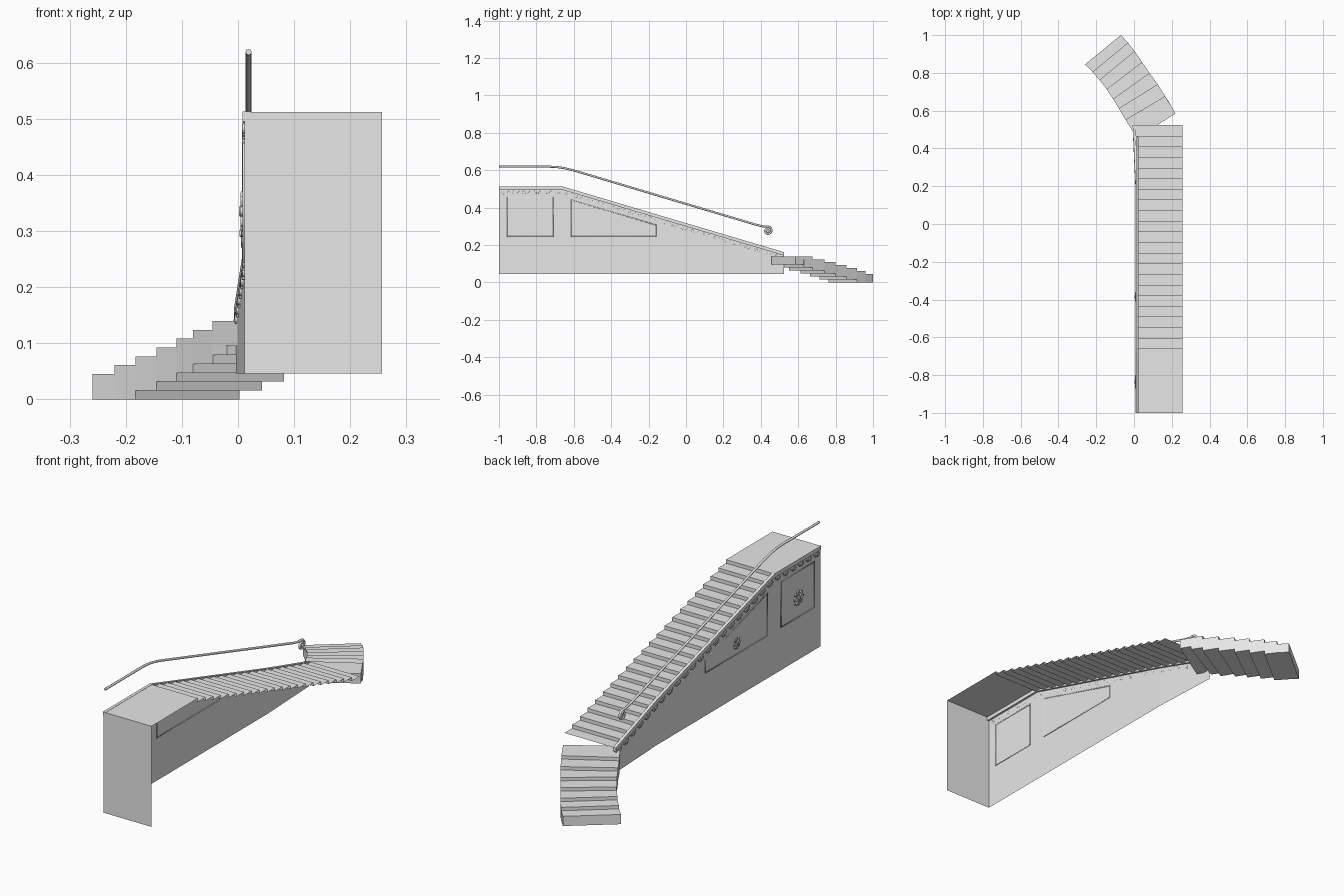
import bpy, bmesh, math

if "Cube" in bpy.data.objects:
    bpy.data.objects.remove(bpy.data.objects["Cube"])

grey = bpy.data.materials.new("plain grey")
grey.diffuse_color = (0.8, 0.8, 0.8, 1)
grey.use_nodes = True
grey.node_tree.nodes["Principled BSDF"].inputs["Base Color"].default_value = grey.diffuse_color

TOP, BASE, RIGHT = 0.512, 0.046, 0.257
Y0, Y1, YEND = -1.0, -0.66, 0.523       # front, landing edge, foot of flight
N = 21
RUN, RISE = (YEND - Y1) / N, 0.0167


def wall_x(y):
    """Wall runs straight, then flares outward at the foot."""
    return 0.012 if y < 0.2 else 0.012 - 0.015 * (y - 0.2) / 0.32


def nose(y):
    """Height of the line through the tread edges."""
    return TOP - max(0, y - Y1) * RISE / RUN


def add_mesh(name, verts, faces):
    me = bpy.data.meshes.new(name)
    me.from_pydata(verts, [], faces)
    me.materials.append(grey)
    ob = bpy.data.objects.new(name, me)
    bpy.context.collection.objects.link(ob)
    return ob


def fix_normals(ob):
    bm = bmesh.new()
    bm.from_mesh(ob.data)
    bmesh.ops.recalc_face_normals(bm, faces=bm.faces)
    bm.to_mesh(ob.data)
    bm.free()


def loft(name, rings, closed):
    """Join equal-length point rings into a surface; closed rings get end caps."""
    n = len(rings[0])
    verts = [p for r in rings for p in r]
    faces = []
    for i in range(len(rings) - 1):
        for k in range(n if closed else n - 1):
            a, b = i * n + k, i * n + (k + 1) % n
            faces.append((a, b, b + n, a + n))
    if closed:
        faces += [tuple(range(n))[::-1], tuple(range(len(verts) - n, len(verts)))]
    ob = add_mesh(name, verts, faces)
    if closed:
        fix_normals(ob)
    return ob


def tubes(name, paths, radius, sides=2, cyclic=False):
    """Round bars along several paths, converted to one mesh."""
    cu = bpy.data.curves.new(name, 'CURVE')
    cu.dimensions = '3D'
    cu.bevel_depth, cu.bevel_resolution, cu.use_fill_caps = radius, sides, True
    for pts in paths:
        sp = cu.splines.new('POLY')
        sp.points.add(len(pts) - 1)
        for p, co in zip(sp.points, pts):
            p.co = (*co, 1)
        sp.use_cyclic_u = cyclic
    tmp = bpy.data.objects.new(name + "_path", cu)
    bpy.context.collection.objects.link(tmp)
    bpy.context.view_layer.update()
    me = bpy.data.meshes.new_from_object(tmp.evaluated_get(bpy.context.evaluated_depsgraph_get()))
    bpy.data.objects.remove(tmp)
    me.materials.clear()
    me.materials.append(grey)
    ob = bpy.data.objects.new(name, me)
    bpy.context.collection.objects.link(ob)
    for p in me.polygons:
        p.use_smooth = True
    return ob


# Folded sheet of landing, risers and treads
profile = [(Y0, TOP), (Y1, TOP)]
for i in range(1, N + 1):
    z = TOP - i * RISE
    profile += [(Y1 + (i - 1) * RUN, z), (Y1 + i * RUN, z)]
loft("stair_flight", [[(wall_x(y), y, z), (RIGHT, y, z)] for y, z in profile], False)

# Front panel under the landing
add_mesh("front_panel", [(0.012, Y0, BASE), (RIGHT, Y0, BASE), (RIGHT, Y0, TOP), (0.012, Y0, TOP)],
         [(0, 1, 2, 3)])

# Side wall and the sloping trim along its top
stations = [Y0, Y1, 0.2, 0.3, 0.41, YEND]
loft("side_wall", [[(wall_x(y), y, BASE), (wall_x(y), y, nose(y) - 0.004)] for y in stations], False)
loft("stringer_trim", [[(wall_x(y) + dx, y, nose(y) + dz) for dx, dz in
                        ((-0.004, -0.017), (0.01, -0.017), (0.01, 0.001), (-0.004, 0.001))]
                       for y in stations], True)

# Scroll bracket below each tread and along the landing
scrolls = []
for k in range(-6, N):
    yc = Y1 + (k + 0.5) * RUN
    path = []
    for j in range(13):                  # large curl
        a = math.radians(-60 + j * 38)
        r = 0.003 + 0.0075 * (1 - j / 12)
        path.append((yc - 0.010 + r * math.cos(a), -0.031 + r * math.sin(a)))
    path = path[::-1] + [(yc + 0.008, -0.036), (yc + 0.018, -0.027), (yc + 0.025, -0.020)]
    scrolls.append([(wall_x(y) - 0.002, y, nose(y) + dz) for y, dz in path])
tubes("scroll_brackets", scrolls, 0.0028, 1)


# Raised frames on the wall
def frame(y0, y1):
    x = 0.0115
    return [(x, y0, 0.245), (x, y1, 0.245), (x, y1, nose(y1) - 0.057), (x, y0, nose(y0) - 0.057)]


tubes("wall_frames", [frame(-0.954, -0.711), frame(-0.612, -0.157)], 0.0035, 1, True)


# Rosettes in the frames: petals around a small ring
def rosette(name, yc, zc, r):
    paths = []
    for k in range(8):
        a = k * math.tau / 8
        loop = []
        for j in range(10):
            t = j * math.tau / 10
            u, v = r * (0.62 + 0.38 * math.cos(t)), r * 0.2 * math.sin(t)
            loop.append((0.008, yc + u * math.cos(a) - v * math.sin(a),
                         zc + u * math.sin(a) + v * math.cos(a)))
        paths.append(loop)
    paths.append([(0.005, yc + r * 0.2 * math.cos(j * math.tau / 10),
                   zc + r * 0.2 * math.sin(j * math.tau / 10)) for j in range(10)])
    tubes(name, paths, r * 0.11, 1, True)


rosette("large_rosette", -0.835, 0.335, 0.033)
rosette("small_rosette", -0.385, 0.296, 0.024)

# Handrail with a rolled end
rail = [(-1, 0.619), (-0.73, 0.619), (-0.69, 0.617), (-0.65, 0.611), (-0.60, 0.599),
        (0.38, 0.307), (0.41, 0.300)]
for j in range(25):
    a = math.radians(90 - j * 26)
    r = 0.022 - 0.017 * j / 24
    rail.append((0.438 + r * math.cos(a), 0.277 + r * math.sin(a)))
tubes("handrail", [[(0.019, y, z) for y, z in rail]], 0.0055, 2)

# Curving lower steps: each block reaches back under the two above it
left = [(0.0, 0.484), (-0.045, 0.552), (-0.08, 0.612), (-0.11, 0.662),
        (-0.145, 0.714), (-0.183, 0.763), (-0.22, 0.805), (-0.259, 0.845)]
right = [(0.22, 0.585), (0.165, 0.677), (0.125, 0.74), (0.082, 0.80),
         (0.043, 0.857), (0.003, 0.915), (-0.032, 0.96), (-0.07, 1.0)]
for j in range(1, 8):
    z0 = (7 - j) * 0.0158
    if j == 1:
        outline = [(0.015, 0.456), left[1], right[1], right[0]]
    elif j == 2:
        outline = [(-0.02, 0.515), left[1], left[2], right[2], right[1], (0.195, 0.63)]
    else:
        outline = left[j - 2:j + 1] + right[j - 2:j + 1][::-1]
    loft(f"lower_step_{8 - j}", [[(x, y, z) for x, y in outline] for z in (z0, z0 + 0.045)], True)
